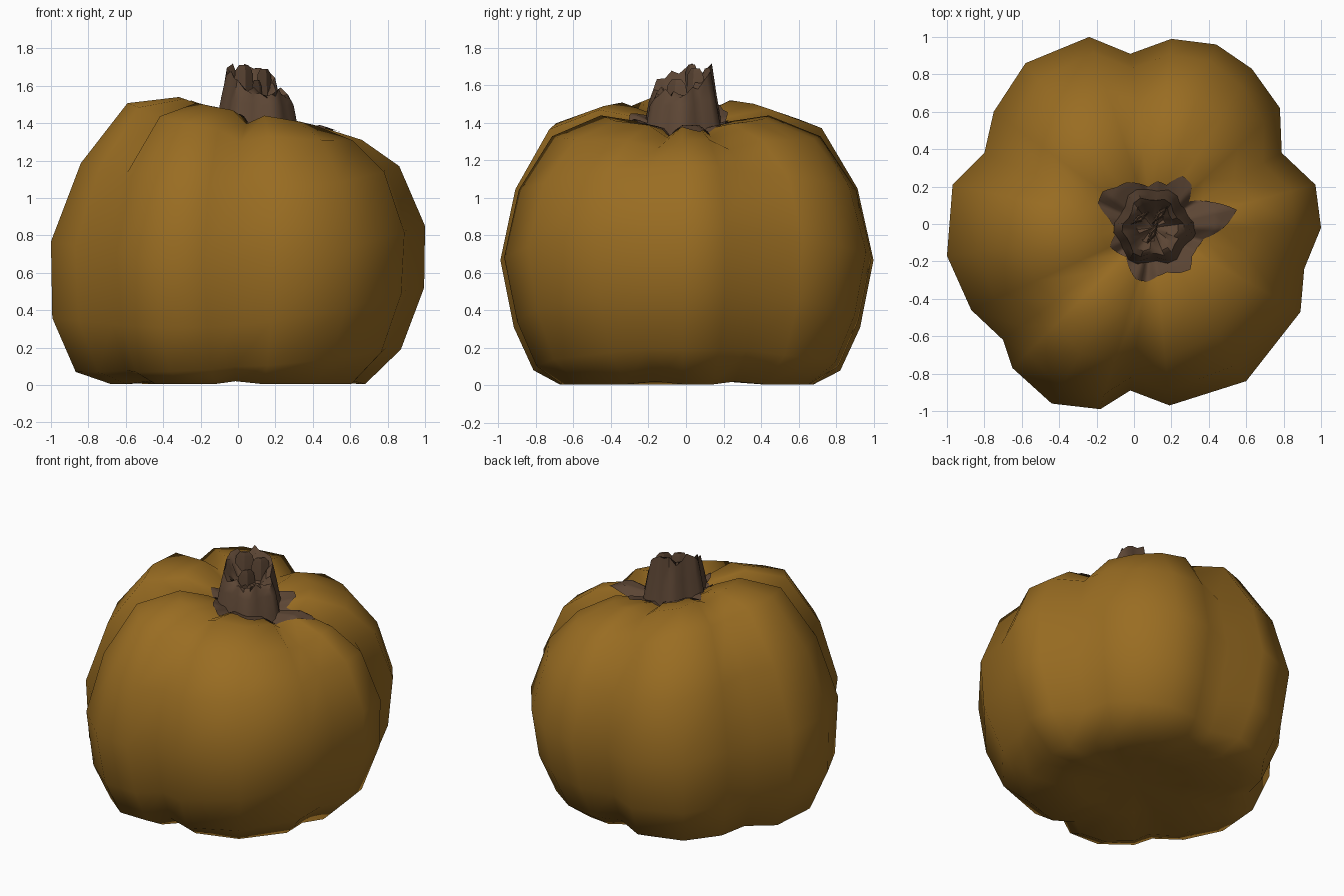
import bpy
import math
import random
from mathutils import Vector
from mathutils.bvhtree import BVHTree

random.seed(4)
if "Cube" in bpy.data.objects:
    bpy.data.objects.remove(bpy.data.objects["Cube"], do_unlink=True)


def material(name, colour):
    mat = bpy.data.materials.new(name)
    mat.use_nodes = True
    mat.diffuse_color = (*colour, 1)
    mat.node_tree.nodes["Principled BSDF"].inputs["Base Color"].default_value = (*colour, 1)
    return mat


def loft(name, rings, mat, cap_first=None, cap_last=None, sharp=None):
    """Skin a list of equal closed rings, with an optional point closing each end."""
    count = len(rings[0])
    verts = [p for ring in rings for p in ring]
    faces = []
    for r in range(len(rings) - 1):
        for i in range(count):
            j = (i + 1) % count
            a, b = r * count, (r + 1) * count
            faces.append((a + i, a + j, b + j, b + i))
    last = (len(rings) - 1) * count
    if cap_first is not None:
        verts.append(cap_first)
        faces += [((i + 1) % count, i, len(verts) - 1) for i in range(count)]
    if cap_last is not None:
        verts.append(cap_last)
        faces += [(last + i, last + (i + 1) % count, len(verts) - 1) for i in range(count)]
    mesh = bpy.data.meshes.new(name)
    mesh.from_pydata(verts, [], faces)
    mesh.materials.append(mat)
    obj = bpy.data.objects.new(name, mesh)
    bpy.context.collection.objects.link(obj)
    bpy.ops.object.select_all(action='DESELECT')
    obj.select_set(True)
    bpy.context.view_layer.objects.active = obj
    if sharp is None:
        bpy.ops.object.shade_smooth()
    else:
        bpy.ops.object.shade_smooth_by_angle(angle=math.radians(sharp))
    return obj


orange = material("dull orange rind", (0.32, 0.152, 0.016))
brown = material("brown stalk", (0.108, 0.061, 0.035))

# Outline of each lobe; the first point of a lobe is its groove
lobes = [
    [(.79, .38), (.78, .62), (.63, .83), (.44, .96), (.2, .99)],
    [(-.02, .91), (-.24, 1), (-.58, .86), (-.75, .6)],
    [(-.8, .38), (-.97, .21), (-1, -.17), (-.87, -.46)],
    [(-.7, -.62), (-.65, -.77), (-.44, -.96), (-.18, -.99)],
    [(-.02, -.89), (.19, -.97), (.6, -.84), (.89, -.47)],
    [(.91, -.24), (1, -.02), (.97, .21)],
]
outline = []
for lobe in lobes:
    for k, point in enumerate(lobe):
        outline.append((Vector((*point, 0)), 1.0 if k == 0 else 0.0))

# Side profile: spread, height, groove depth, then the change of spread and
# height towards both sides, and the tilt of the height towards the left
profile = [
    (.35, .02, -.01, 0, 0, 0), (.68, .005, -.015, 0, 0, 0),
    (.82, .09, -.01, .05, .04, .06), (.925, .32, 0, .07, .12, .08),
    (1, .67, 0, 0, .14, .04), (.92, 1.04, .01, -.07, .14, -.01),
    (.735, 1.345, .05, -.11, .065, -.1), (.46, 1.455, .06, -.08, .005, -.08),
    (.25, 1.42, .05, 0, 0, -.06), (.1, 1.36, .01, 0, 0, -.02),
]
stalk_centre = Vector((.1, -.02, 0))
rings = []
for spread, height, dip, side_spread, side_height, tilt in profile:
    lean = min(1, height / 1.3)
    ring = []
    for edge, groove in outline:
        away = edge.normalized()
        side = away.x ** 2
        s = (spread + side_spread * side) * (1 - max(dip, 0) * groove * .5)
        p = stalk_centre * lean * (1 - s) + edge * s
        p.z = height + side_height * side + tilt * away.x - dip * groove
        ring.append(p)
    rings.append(ring)
body = loft("pumpkin_body", rings, orange, (0, 0, .05), (.1, -.02, 1.33))

# Ragged brown patch lying on the rind around the stalk
tree = BVHTree.FromPolygons([v.co for v in body.data.vertices],
                            [p.vertices[:] for p in body.data.polygons])


def on_rind(x, y):
    hit = tree.ray_cast(Vector((x, y, 3)), Vector((0, 0, -1)))[0]
    return hit + Vector((0, 0, .009))


reach = [.38, .46, .34, .24, .31, .32, .24, .25, .22, .25, .28, .29,
         .33, .32, .24, .2, .21, .25, .23, .21, .25, .29, .29, .26,
         .25, .28, .3, .26, .26, .28]
segments = len(reach) * 4
patch = []
for step in range(2, 17):
    ring = []
    for i in range(segments, 0, -1):
        k, part = divmod(i, 4)
        r = reach[k % 30] * (1 - part / 4) + reach[(k + 1) % 30] * part / 4
        a = math.tau * i / segments
        r *= step / 16
        ring.append(on_rind(.1 + r * math.cos(a), -.02 + r * math.sin(a)))
    patch.append(ring)
loft("stalk_patch", patch, brown)

# Ridged stalk with a broken, hollow top, higher at the back left
sides = 24


def stalk_ring(radius, height, ridge, jag=0.0, lean=0.0):
    ring = []
    for i in range(sides):
        a = math.tau * (i + .5) / sides
        wave = math.cos(6 * a) + .4 * math.cos(3 * a + 1)
        r = radius * (1 + ridge * wave)
        z = height + lean * (math.sin(a) - math.cos(a)) + random.uniform(-jag, jag)
        ring.append((.1 + r * math.cos(a), -.02 + r * math.sin(a), z))
    return ring


stalk = [
    stalk_ring(.23, 1.28, .08),
    stalk_ring(.205, 1.39, .09, 0, .02),
    stalk_ring(.18, 1.52, .1, 0, .02),
    stalk_ring(.155, 1.62, .1, .035, .05),
    stalk_ring(.125, 1.61, .1, .025, .05),
    stalk_ring(.08, 1.54, .1, .02, .02),
]
loft("stalk", stalk, brown, None, (.1, -.02, 1.53), 45)

# Torn fibres standing inside the hollow
for i, (x, y, top) in enumerate([(.03, .03, 1.71), (.14, .05, 1.69), (.1, -.05, 1.63)]):
    turn = .6 + i * .25
    fibre = []
    for z, half in ((1.5, .07), (top - .03, .055), (top, .03)):
        ring = []
        for q in range(4):
            along, across = half * math.cos(q * math.pi / 2), half * .3 * math.sin(q * math.pi / 2)
            ring.append((x + along * math.cos(turn) - across * math.sin(turn),
                         y + along * math.sin(turn) + across * math.cos(turn), z))
        fibre.append(ring)
    loft("stalk_fibre_%d" % (i + 1), fibre, brown, None, (x, y, top - .01), 30)
